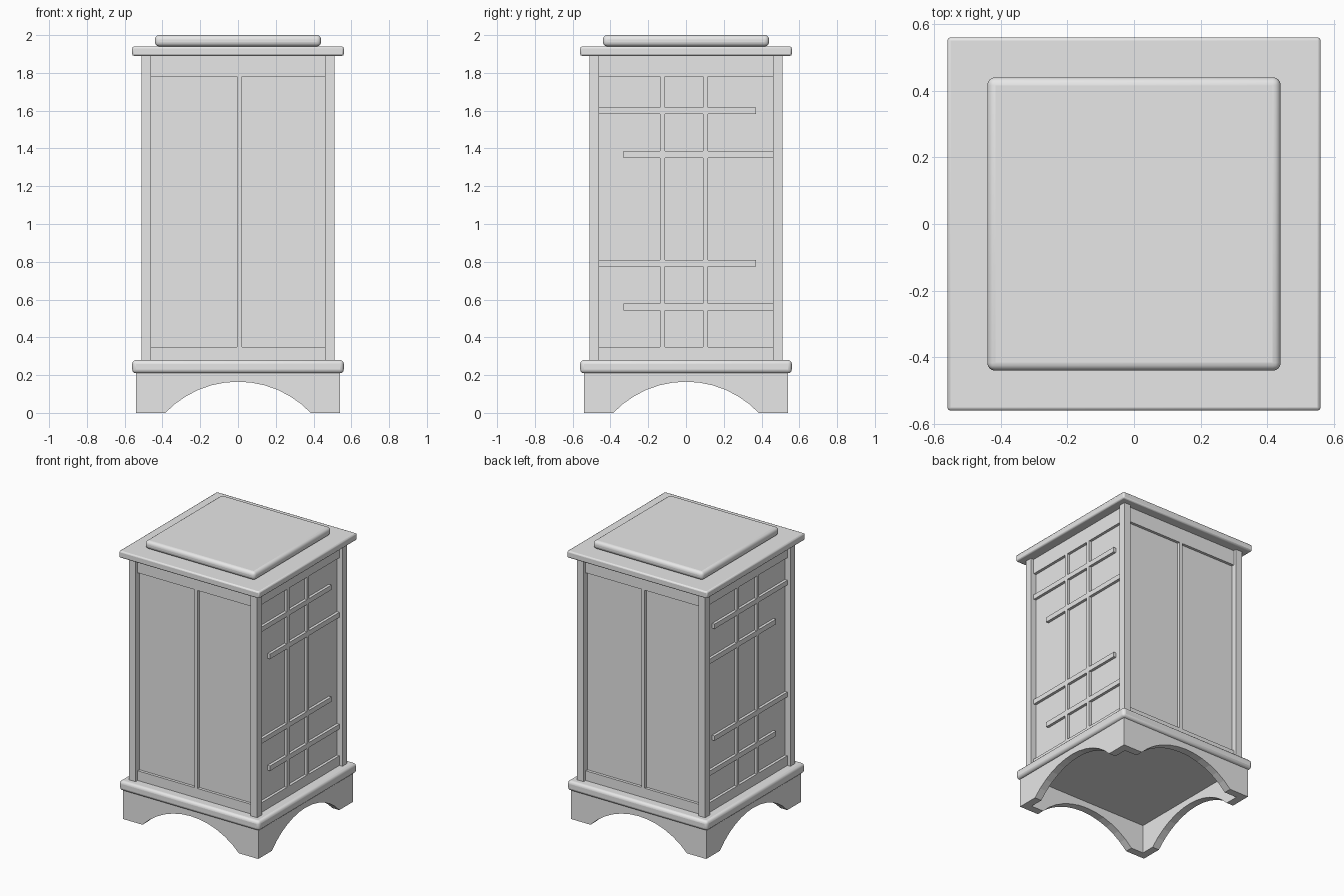
import bpy, bmesh, math
from mathutils import Matrix

cube = bpy.data.objects.get("Cube")
if cube:
    bpy.data.objects.remove(cube, do_unlink=True)

grey = bpy.data.materials.new("light_grey")
grey.use_nodes = True
colour = (0.8, 0.8, 0.8, 1)
grey.diffuse_color = colour
grey.node_tree.nodes["Principled BSDF"].inputs["Base Color"].default_value = colour


def finish(name, bm, turn=0, bevel=0, segments=2):
    """Turn a bmesh into an object, rotated about z, with optional rounding."""
    bmesh.ops.recalc_face_normals(bm, faces=bm.faces[:])
    bm.transform(Matrix.Rotation(turn, 4, "Z"))
    mesh = bpy.data.meshes.new(name)
    bm.to_mesh(mesh)
    bm.free()
    mesh.materials.append(grey)
    obj = bpy.data.objects.new(name, mesh)
    bpy.context.collection.objects.link(obj)
    if bevel:
        mod = obj.modifiers.new("rounding", "BEVEL")
        mod.width = bevel
        mod.segments = segments
        bpy.ops.object.select_all(action="DESELECT")
        obj.select_set(True)
        bpy.context.view_layer.objects.active = obj
        bpy.ops.object.shade_smooth_by_angle(angle=math.radians(40))
    return obj


def box(name, x, y, z, **kw):
    """Box from its ranges along each axis."""
    bm = bmesh.new()
    bmesh.ops.create_cube(bm, size=1)
    for v in bm.verts:
        v.co = [r[0] if c < 0 else r[1] for c, r in zip(v.co, (x, y, z))]
    return finish(name, bm, **kw)


def slab(name, half, z, **kw):
    return box(name, (-half, half), (-half, half), z, **kw)


def arched_board(name, turn):
    """Mitred plinth board with a circular arch cut from its lower edge."""
    outer, inner, span, rise, top = 0.54, 0.485, 0.385, 0.165, 0.215
    radius = (span ** 2 + rise ** 2) / (2 * rise)
    sweep = math.asin(span / radius)
    arch = []
    for i in range(13):
        a = sweep * (i / 6 - 1)
        arch.append((radius * math.sin(a), radius * math.cos(a) - radius + rise))
    bm = bmesh.new()
    loops = []
    for half in (outer, inner):
        lower = [(-half, 0)] + arch + [(half, 0)]
        loops.append(([bm.verts.new((x, -half, z)) for x, z in lower],
                      [bm.verts.new((x, -half, top)) for x, z in lower]))
    (lo, hi), (lo_in, hi_in) = loops
    # keep the upper edge points directly ordered along the board
    for i in range(len(lo) - 1):
        for a, b in ((lo, hi), (hi, hi_in), (hi_in, lo_in), (lo_in, lo)):
            bm.faces.new((a[i], a[i + 1], b[i + 1], b[i]))
    return finish(name, bm, turn)


sides = {"front": 0, "right": math.pi / 2, "back": math.pi, "left": -math.pi / 2}
BODY, OPEN, PANEL, RAIL = 0.512, 0.46, 0.468, 0.488
LOW, HIGH = 0.28, 1.89

# Plinth, mouldings and lid
for side, turn in sides.items():
    arched_board(side + "_plinth_board", turn)
slab("base_moulding", 0.56, (0.21, LOW), bevel=0.02, segments=3)
slab("lid", 0.56, (HIGH, 1.94), bevel=0.01)
slab("lid_cap", 0.44, (1.94, 2.0), bevel=0.024, segments=4)

# Cabinet body with corner posts
slab("body_panels", PANEL, (LOW, HIGH))
for fx, sx in (("left", 1), ("right", -1)):
    for fy, sy in (("front", -1), ("back", 1)):
        box(f"{fy}_{fx}_post", sorted((sx * OPEN, sx * BODY)),
            sorted((sy * OPEN, sy * BODY)), (LOW, HIGH))

# Rails above and below each panel
for side, turn in sides.items():
    for part, z in (("lower", (LOW, 0.35)), ("upper", (1.78, HIGH))):
        box(f"{side}_{part}_rail", (-OPEN, OPEN), (-RAIL, -OPEN), z, turn=turn)

# Centre strips on front and back
for side, centre in (("front", 0.008), ("back", 0)):
    box(side + "_centre_strip", (centre - 0.012, centre + 0.012),
        (-RAIL, -OPEN), (0.35, 1.78), turn=sides[side])

# Lattice bars on both sides, mirrored left to right
for side, flip in (("right", 1), ("left", -1)):
    depth = sorted((flip * OPEN, flip * RAIL))
    for part, y in (("front", -0.124), ("back", 0.103)):
        box(f"{side}_{part}_upright", depth, (y - 0.013, y + 0.013), (0.35, 1.78))
    for part, z in (("lower", 0.56), ("upper", 1.368)):
        box(f"{side}_{part}_bar_to_back", depth, (-0.33, OPEN), (z - 0.018, z + 0.018))
        box(f"{side}_{part}_bar_to_front", depth, (-OPEN, 0.37),
            (z + 0.215, z + 0.25))
